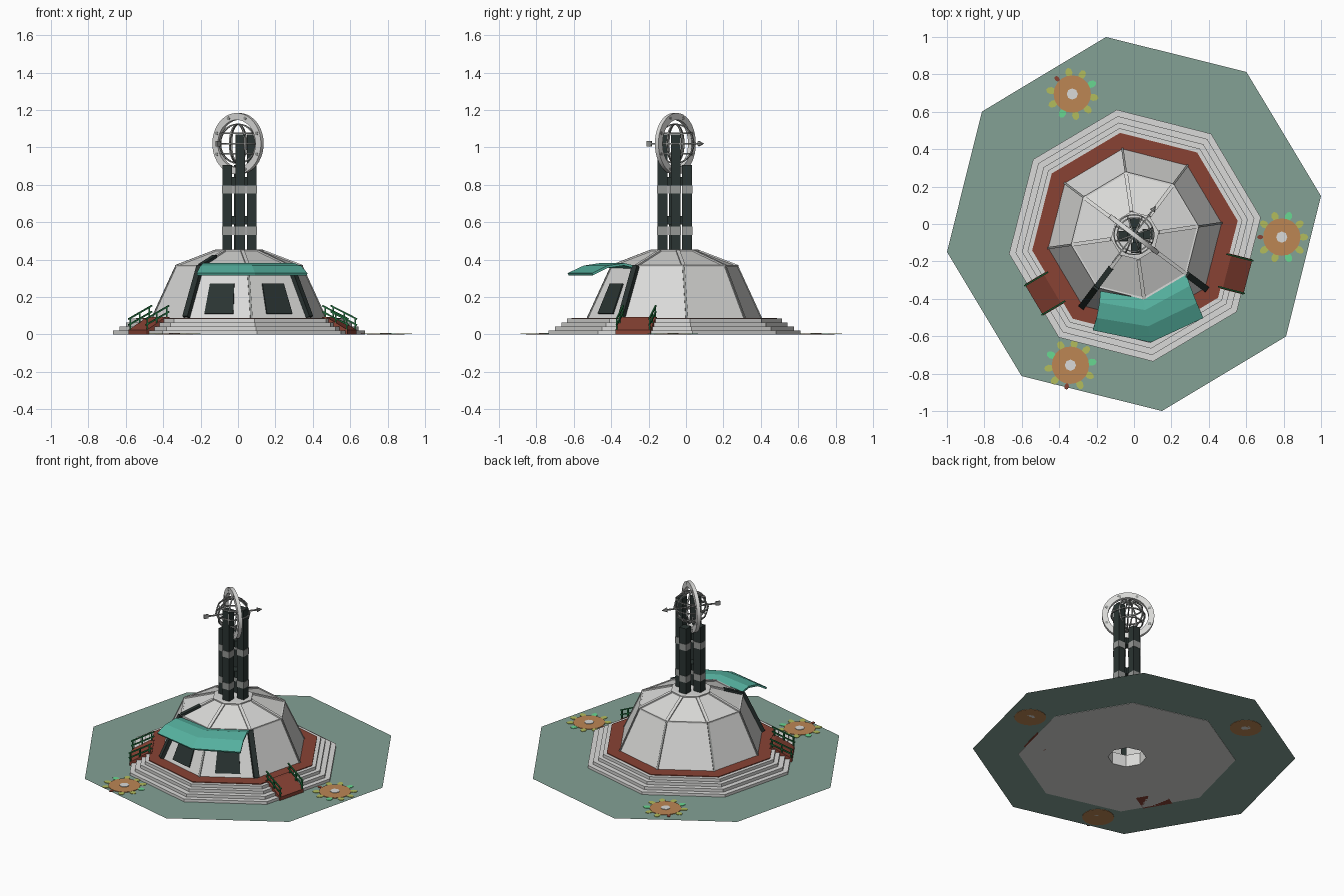
import bpy, bmesh
from math import sin, cos, radians, pi
from mathutils import Vector, Matrix

if "Cube" in bpy.data.objects:
    bpy.data.objects.remove(bpy.data.objects["Cube"])


def linear(c):
    c /= 255
    return c / 12.92 if c < 0.04 else ((c + 0.055) / 1.055) ** 2.4


def material(name, r, g, b):
    m = bpy.data.materials.new(name)
    m.use_nodes = True
    col = (linear(r), linear(g), linear(b), 1)
    m.diffuse_color = col
    m.node_tree.nodes["Principled BSDF"].inputs["Base Color"].default_value = col
    return m


STONE = material("pale stone", 218, 218, 216)
TRIM = material("mid grey", 150, 152, 150)
GRASS = material("sage ground", 131, 161, 149)
BRICK = material("brick red", 136, 66, 52)
DARK = material("dark slate", 42, 52, 50)
TEAL = material("teal awning", 86, 178, 160)
RAIL = material("rail green", 34, 112, 62)
ORANGE = material("tan orange", 188, 134, 84)
YELLOW = material("olive yellow", 178, 188, 92)
MINT = material("mint green", 105, 215, 145)

CENTRE = Vector((0.005, -0.062, 0))
TURN = 8.2      # rotation of the octagons, in degrees


def finish(bm, name, mat, matrix=Matrix()):
    bmesh.ops.recalc_face_normals(bm, faces=bm.faces)
    me = bpy.data.meshes.new(name)
    bm.to_mesh(me)
    bm.free()
    ob = bpy.data.objects.new(name, me)
    ob.matrix_world = matrix
    me.materials.append(mat)
    bpy.context.collection.objects.link(ob)
    return ob


def polar(r, deg, z=0):
    return Vector((r * cos(radians(deg)), r * sin(radians(deg)), z))


def lathe(name, profile, mat, sides=8, closed=False, turn=TURN, matrix=None):
    """Sweep (radius, height) points around the local z axis."""
    bm = bmesh.new()
    rings = [[bm.verts.new(polar(r, turn + 360 * i / sides, z)) for i in range(sides)]
             for r, z in profile]
    pairs = list(zip(rings, rings[1:]))
    if closed:
        pairs.append((rings[-1], rings[0]))
    for a, b in pairs:
        for i in range(sides):
            j = (i + 1) % sides
            bm.faces.new((a[i], a[j], b[j], b[i]))
    bmesh.ops.remove_doubles(bm, verts=bm.verts, dist=0.0001)
    return finish(bm, name, mat, matrix or Matrix.Translation(CENTRE))


def beam(name, p, q, width, depth, mat):
    p, q = Vector(p), Vector(q)
    d = q - p
    bm = bmesh.new()
    bmesh.ops.create_cube(bm, size=1, matrix=Matrix.Diagonal((width, depth, d.length, 1)))
    rot = d.to_track_quat('Z', 'Y').to_matrix().to_4x4()
    return finish(bm, name, mat, Matrix.Translation((p + q) / 2) @ rot)


def sheet(name, rows, mat, thickness, offset=0):
    """Thin solid sheet through a grid of points."""
    bm = bmesh.new()
    grid = [[bm.verts.new(p) for p in row] for row in rows]
    for a, b in zip(grid, grid[1:]):
        for i in range(len(a) - 1):
            bm.faces.new((a[i], a[i + 1], b[i + 1], b[i]))
    ob = finish(bm, name, mat)
    mod = ob.modifiers.new("thickness", 'SOLIDIFY')
    mod.thickness = thickness
    mod.offset = offset
    return ob


def disc(name, centre, radius, height, mat, sides=20, stretch=1, angle=0):
    bm = bmesh.new()
    bmesh.ops.create_cone(bm, cap_ends=True, segments=sides, radius1=radius, radius2=radius,
                          depth=height, matrix=Matrix.Translation((0, 0, height / 2)))
    m = Matrix.Translation(centre) @ Matrix.Rotation(angle, 4, 'Z') @ Matrix.Diagonal((stretch, 1, 1, 1))
    return finish(bm, name, mat, m)


# Ground apron around the stepped base
bm = bmesh.new()
outer = [bm.verts.new(polar(1.011, 8.5 + 45 * i, 0.002)) for i in range(8)]
inner = [bm.verts.new(CENTRE + polar(0.66, TURN + 45 * i, 0.002)) for i in range(8)]
for i in range(8):
    j = (i + 1) % 8
    bm.faces.new((outer[i], outer[j], inner[j], inner[i]))
finish(bm, "ground_apron", GRASS)

# Stepped base with an open middle, and the walkway
steps = [(0.12, 0)]
for i, r in enumerate((0.68, 0.645, 0.61, 0.58)):
    steps += [(r, 0.021 * i), (r, 0.021 * (i + 1))]
steps.append((0.12, 0.084))
lathe("stepped_base", steps, STONE, closed=True)
lathe("walkway", [(0.555, 0.08), (0.555, 0.089), (0.45, 0.089)], BRICK)

# Faceted dome and its cap
BASE, EAVE, TOP = (0.47, 0.085), (0.34, 0.365), (0.13, 0.445)
lathe("dome_shell", [BASE, EAVE, TOP], STONE)
lathe("dome_cap", [(0.13, 0.435), (0.13, 0.453), (0.115, 0.455), (0, 0.455)], STONE)


def edge_point(k, t, a=BASE, b=EAVE, lift=0.0):
    return CENTRE + polar(a[0] + (b[0] - a[0]) * t + lift, TURN + 45 * k,
                          a[1] + (b[1] - a[1]) * t + lift * 0.5)


# Ribs along the dome edges
for k in range(8):
    n = (k + 1) % 8
    beam("roof_rib", edge_point(k, 0, EAVE, TOP), edge_point(k, 1, EAVE, TOP), 0.02, 0.014, STONE)
    beam("wall_rib", edge_point(k, 0), edge_point(k, 1), 0.012, 0.008, TRIM)
    beam("eave_trim", edge_point(k, 1), edge_point(n, 1), 0.01, 0.01, STONE)

# Dark frames where the front bay meets the dome
for k in (5, 7):
    beam("bay_frame", edge_point(k, 0.02), edge_point(k, 1), 0.034, 0.035, DARK)
beam("bay_roof_frame", edge_point(5, 0, EAVE, TOP), edge_point(5, 0.6, EAVE, TOP), 0.03, 0.024, DARK)

# Front windows, each on one wall facet
for k in (5, 6):
    def wall(u, t):
        return edge_point(k, t, lift=0.003).lerp(edge_point(k + 1, t, lift=0.003), u)
    sheet("front_window", [[wall(u, t) for u in (0.27, 0.72)] for t in (0.09, 0.66)], DARK, 0.008)

# Awning over the front bay: left, middle and right point of each row
rows = [[(-0.18, -0.36, 0.36), (0.05, -0.40, 0.36), (0.28, -0.27, 0.36)],
        [(-0.185, -0.42, 0.375), (0.06, -0.46, 0.375), (0.30, -0.33, 0.375)],
        [(-0.20, -0.50, 0.362), (0.075, -0.545, 0.362), (0.335, -0.42, 0.362)],
        [(-0.22, -0.565, 0.322), (0.09, -0.63, 0.322), (0.37, -0.50, 0.322)]]
sheet("awning", rows, TEAL, 0.013)

# Ramps with handrails
for normal, shift in ((-14.5, -0.063), (210.7, 0.02)):
    out, side = polar(1, normal), polar(1, normal + 90)

    def at(r, s, z):
        return CENTRE + out * r + side * (shift + s) + Vector((0, 0, z))
    bm = bmesh.new()
    ends = [[bm.verts.new(at(r, s, z)) for r, z in ((0.5, 0), (0.64, 0), (0.64, 0.025), (0.525, 0.093), (0.5, 0.093))]
            for s in (-0.097, 0.097)]
    bm.faces.new(ends[0])
    bm.faces.new(ends[1])
    for i in range(5):
        j = (i + 1) % 5
        bm.faces.new((ends[0][i], ends[0][j], ends[1][j], ends[1][i]))
    finish(bm, "ramp", BRICK)
    for s in (-0.09, 0.09):
        for r, z in ((0.515, 0.085), (0.575, 0.058), (0.635, 0.025)):
            beam("rail_post", at(r, s, z), at(r, s, z + 0.062), 0.008, 0.008, RAIL)
        for lift in (0.03, 0.062):
            beam("handrail", at(0.5, s, 0.092 + lift), at(0.645, s, 0.02 + lift), 0.008, 0.008, RAIL)

# Tower: four columns with bands, front and left ones taller
hub = Vector((0.008, -0.06, 0))
for deg, top in ((4, 1.07), (94, 0.905), (184, 0.905), (274, 1.07)):
    foot = hub + polar(0.066, deg)
    up = Vector((0, 0, 1))
    beam("tower_column", foot + up * 0.44, foot + up * top, 0.052, 0.052, DARK)
    for z in (0.555, 0.775):
        beam("column_band", foot + up * (z - 0.022), foot + up * (z + 0.022), 0.056, 0.056, TRIM)
    for z in (0.61, 0.82):
        beam("tower_bracket", hub + up * z, foot + up * z, 0.03, 0.045, DARK)

# Armillary sphere: broad upright ring, thin hoops and an arrow
axis = Vector((0.1, 0.13, 0)).normalized()
heart = Vector((0, -0.057, 1.02))
face_on = Matrix.Translation(heart) @ axis.to_track_quat('Z', 'Y').to_matrix().to_4x4()
lathe("broad_ring", [(0.127, -0.012), (0.164, -0.012), (0.164, 0.012), (0.127, 0.012)],
      STONE, 40, True, 0, face_on)
for i in range(8):
    spot = face_on @ polar(0.146, 22.5 + 45 * i, -0.0135)
    lathe("ring_stud", [(0, 0), (0.01, 0), (0.01, 0.027), (0, 0.027)], TRIM, 10, False, 0,
          Matrix.Translation(spot - heart) @ face_on)


def hoop(name, rotation, radius, shift=0):
    m = Matrix.Translation(heart) @ rotation @ Matrix.Translation((0, 0, shift))
    lathe(name, [(radius - 0.004, -0.004), (radius + 0.003, -0.004),
                 (radius + 0.003, 0.004), (radius - 0.004, 0.004)], TRIM, 28, True, 0, m)


for i in range(4):
    hoop("meridian_hoop", Matrix.Rotation(radians(20 + 45 * i), 4, 'Z') @ Matrix.Rotation(pi / 2, 4, 'X'), 0.105)
for z, r in ((-0.055, 0.09), (0, 0.107), (0.055, 0.09)):
    hoop("level_hoop", Matrix(), r, z)
beam("arrow_shaft", heart - axis * 0.19, heart + axis * 0.17, 0.008, 0.008, TRIM)
tip = Matrix.Translation(heart + axis * 0.16) @ axis.to_track_quat('Z', 'Y').to_matrix().to_4x4()
lathe("arrow_head", [(0, 0), (0.016, 0), (0, 0.034)], TRIM, 8, False, 0, tip)
beam("arrow_tail", heart - axis * 0.19, heart - axis * 0.16, 0.008, 0.028, TRIM)

# Flower beds set in the ground
for x, y, red in ((-0.33, 0.695, 135), (0.79, -0.07, 180), (-0.34, -0.755, 260)):
    spot = Vector((x, y, 0))
    disc("flower_bed", spot, 0.1, 0.006, ORANGE)
    disc("flower_heart", spot, 0.03, 0.009, STONE, 8)
    for i in range(10):
        a = red + 36 * i
        mat = BRICK if i == 0 else MINT if i in (3, 7) else YELLOW
        size = 0.012 if i == 0 else 0.019
        disc("petal", spot + polar(0.115, a, 0.0025), size, 0.003, mat, 8, 1.4, radians(a))

for ob in bpy.context.collection.objects:
    if ob.name.startswith(("broad_ring", "meridian_hoop", "level_hoop", "ring_stud")):
        bpy.ops.object.select_all(action='DESELECT')
        ob.select_set(True)
        bpy.context.view_layer.objects.active = ob
        bpy.ops.object.shade_smooth_by_angle(angle=radians(35))
